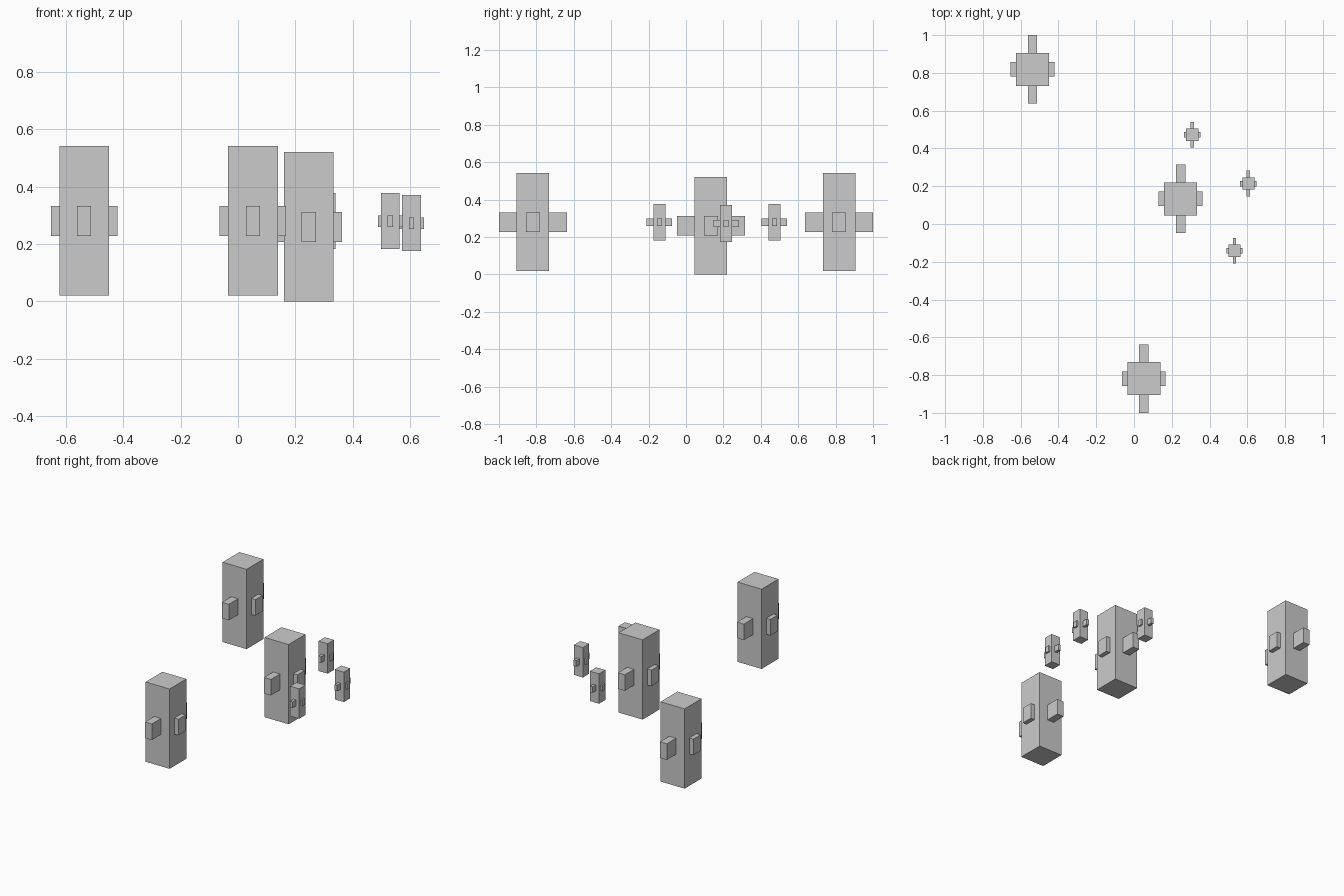
import bpy
import bmesh
from mathutils import Vector

if "Cube" in bpy.data.objects:
    bpy.data.objects.remove(bpy.data.objects["Cube"])

# Unit tower dimensions (full size version)
BODY = (0.174, 0.174, 0.5215)
PANEL_Z, PANEL_H = 0.26, 0.105      # panel centre height and panel height
REACH_X, REACH_Y = 0.116, 0.1815    # distance from the axis to the panel tips


def add_box(bm, center, size):
    verts = bmesh.ops.create_cube(bm, size=1)["verts"]
    bmesh.ops.scale(bm, vec=Vector(size), verts=verts)
    bmesh.ops.translate(bm, vec=Vector(center), verts=verts)


def make_object(name, boxes, origin, scale):
    bm = bmesh.new()
    for center, size in boxes:
        add_box(bm, Vector(center) * scale, Vector(size) * scale)
    mesh = bpy.data.meshes.new(name)
    bm.to_mesh(mesh)
    bm.free()
    obj = bpy.data.objects.new(name, mesh)
    obj.location = origin
    bpy.context.collection.objects.link(obj)


def tower(name, x, y, z, scale):
    # upright body
    make_object(name + "_body", [((0, 0, BODY[2] / 2), BODY)], (x, y, z), scale)
    # side blocks on all four faces
    half = BODY[0] / 2
    dx, dy = REACH_X - half, REACH_Y - half
    blocks = []
    for s in (-1, 1):
        blocks.append(((s * (half + dx / 2), 0, PANEL_Z), (dx, 0.076, PANEL_H)))
        blocks.append(((0, s * (half + dy / 2), PANEL_Z), (0.049, dy, PANEL_H)))
    make_object(name + "_side_blocks", blocks, (x, y, z), scale)


# Three large towers
for i, (x, y, z) in enumerate([(-0.537, 0.8185, 0.02), (0.052, -0.8185, 0.02),
                               (0.247, 0.133, 0.0)]):
    tower(f"large_tower_{i + 1}", x, y, z, 1.0)

# Three small towers floating around the central one
for i, (x, y, z) in enumerate([(0.532, -0.142, 0.182), (0.606, 0.214, 0.175),
                               (0.308, 0.473, 0.182)]):
    tower(f"small_tower_{i + 1}", x, y, z, 0.375)
